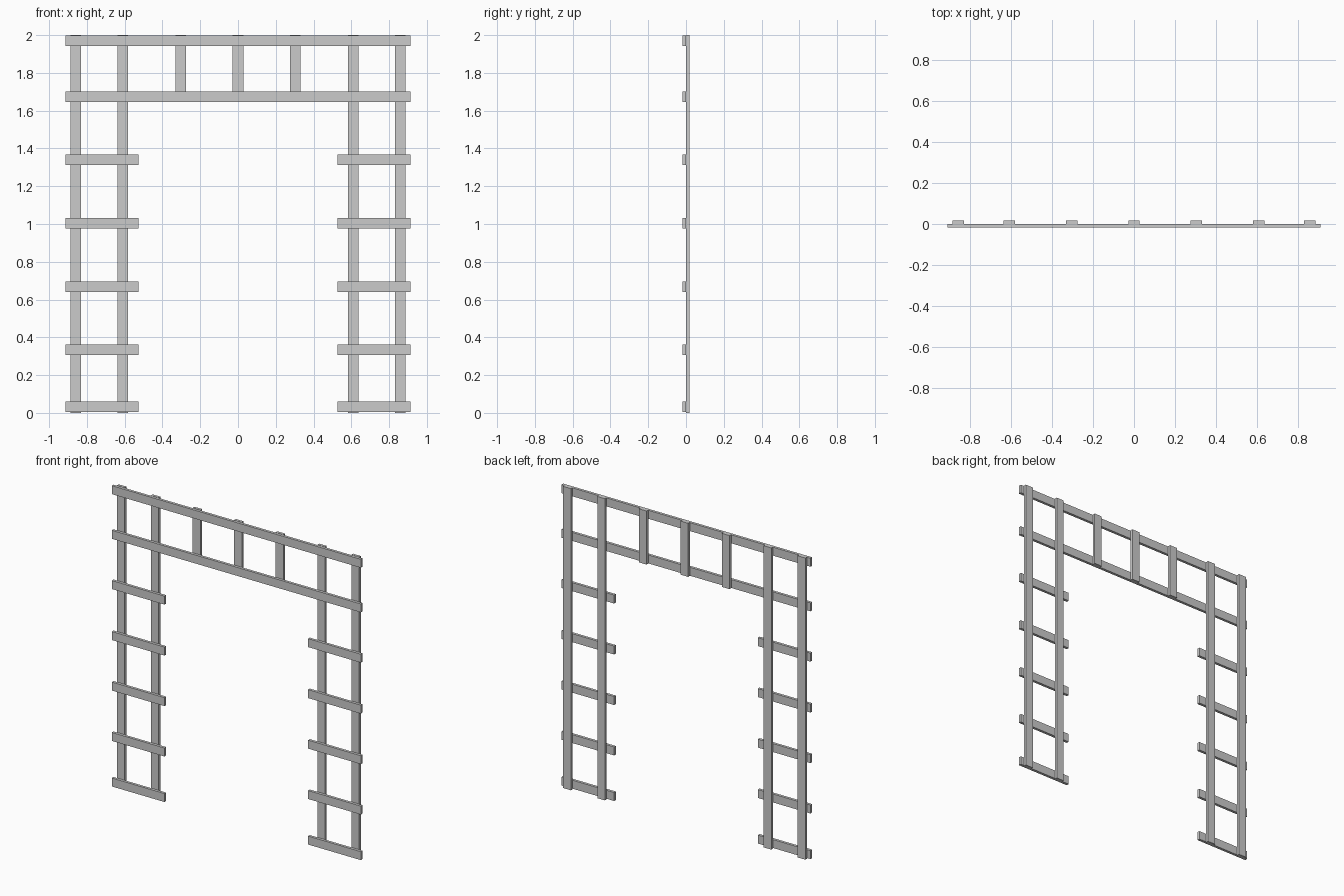
import bpy

if "Cube" in bpy.data.objects:
    bpy.data.objects.remove(bpy.data.objects["Cube"])

W = 0.056   # slat width
D = 0.018   # slat thickness


def slat(name, x0, x1, y0, y1, z0, z1):
    bpy.ops.mesh.primitive_cube_add(size=1, location=((x0 + x1) / 2, (y0 + y1) / 2, (z0 + z1) / 2))
    ob = bpy.context.object
    ob.name = name
    ob.scale = (x1 - x0, y1 - y0, z1 - z0)
    bpy.ops.object.transform_apply(location=False, rotation=False, scale=True)
    return ob


def upright(name, x, z0):
    slat(name, x - W / 2, x + W / 2, 0, D, z0, 2.0)


def rail(name, x0, x1, z):
    slat(name, x0, x1, -D, 0, z - W / 2, z + W / 2)


# Full-height posts and side ladder rungs, mirrored left and right
for side, s in (("left", -1), ("right", 1)):
    upright(f"{side}_outer_post", s * 0.86, 0)
    upright(f"{side}_inner_post", s * 0.61, 0)
    for i, z in enumerate((0.032, 0.334, 0.668, 1.003, 1.341)):
        a, b = sorted((s * 0.913, s * 0.527))
        rail(f"{side}_rung_{i + 1}", a, b, z)

# Long rails across the top
rail("lower_top_rail", -0.913, 0.913, 1.674)
rail("upper_top_rail", -0.913, 0.913, 1.97)

# Short uprights between the top rails
for i, x in enumerate((-0.304, 0, 0.304)):
    upright(f"short_upright_{i + 1}", x, 1.645)
